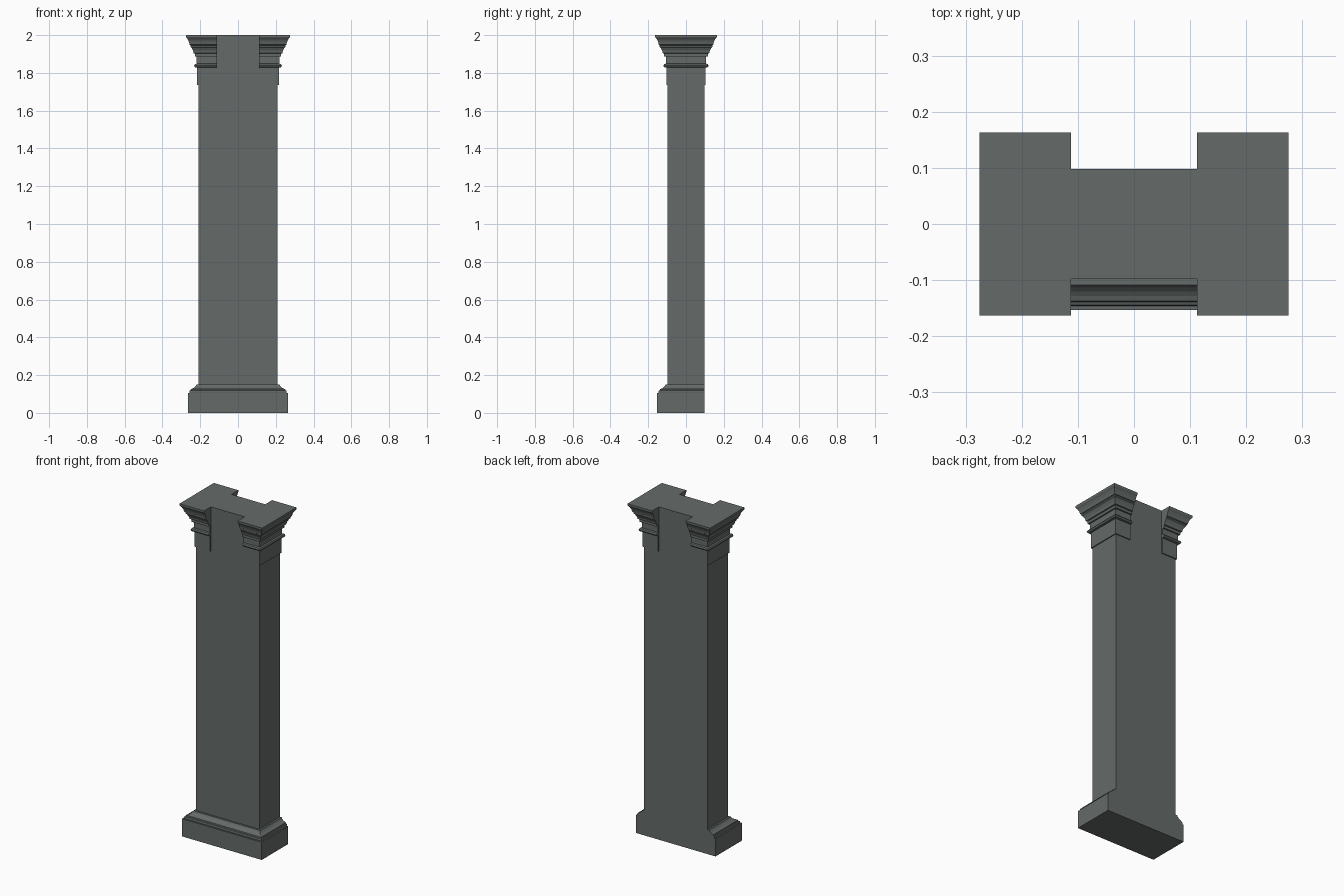
import bpy
import bmesh

cube = bpy.data.objects.get("Cube")
if cube:
    bpy.data.objects.remove(cube, do_unlink=True)

stone = bpy.data.materials.new("grey_stone")
stone.use_nodes = True
colour = (0.13, 0.147, 0.143, 1)
stone.diffuse_color = colour
stone.node_tree.nodes["Principled BSDF"].inputs["Base Color"].default_value = colour

HALF_W, HALF_D, GAP = 0.21, 0.098, 0.112


def loft(name, sections):
    """Skin a stack of rectangles (x0, x1, y0, y1, z) and cap it."""
    bm = bmesh.new()
    rings = [[bm.verts.new((x, y, z)) for x, y in
              ((x0, y0), (x1, y0), (x1, y1), (x0, y1))]
             for x0, x1, y0, y1, z in sections]
    for low, high in zip(rings, rings[1:]):
        for i in range(4):
            j = (i + 1) % 4
            bm.faces.new((low[i], low[j], high[j], high[i]))
    bm.faces.new(rings[0][::-1])
    bm.faces.new(rings[-1])
    # flush sides of ledges collapse to nothing
    bmesh.ops.dissolve_degenerate(bm, dist=1e-6, edges=bm.edges[:])
    bmesh.ops.recalc_face_normals(bm, faces=bm.faces[:])
    mesh = bpy.data.meshes.new(name)
    bm.to_mesh(mesh)
    bm.free()
    mesh.materials.append(stone)
    obj = bpy.data.objects.new(name, mesh)
    bpy.context.collection.objects.link(obj)
    return obj


# Plain rectangular shaft
loft("shaft", [(-HALF_W, HALF_W, -HALF_D, HALF_D, z) for z in (0.1, 2.0)])

# Plinth and base moulding wrap three sides; the back stays flush
plinth = [(0.055, 0), (0.055, 0.106)]
moulding = [(0.047, 0.106), (0.048, 0.112), (0.046, 0.118), (0.041, 0.12),
            (0.039, 0.126), (0.03, 0.129), (0.022, 0.134), (0.015, 0.141),
            (0.011, 0.149), (0.001, 0.149)]
for name, profile in (("plinth", plinth), ("base_moulding", moulding)):
    loft(name, [(-HALF_W - o, HALF_W + o, -HALF_D - o, HALF_D, z)
                for o, z in profile])

# Capital wraps each end of the shaft, leaving the middle bare
capital = [(0.006, 1.735), (0.006, 1.828), (0.018, 1.83), (0.022, 1.838),
           (0.018, 1.846), (0.009, 1.849), (0.009, 1.886), (0.018, 1.886),
           (0.018, 1.902), (0.025, 1.904), (0.028, 1.918), (0.036, 1.933),
           (0.041, 1.938), (0.041, 1.946), (0.046, 1.949), (0.05, 1.965),
           (0.056, 1.978), (0.062, 1.985), (0.065, 1.99), (0.065, 2.0)]
cap = loft("capital_ends", [(GAP, HALF_W + o, -HALF_D - o, HALF_D + o, z)
                            for o, z in capital])
mirror = cap.modifiers.new("mirror", "MIRROR")
mirror.use_axis[0] = True
